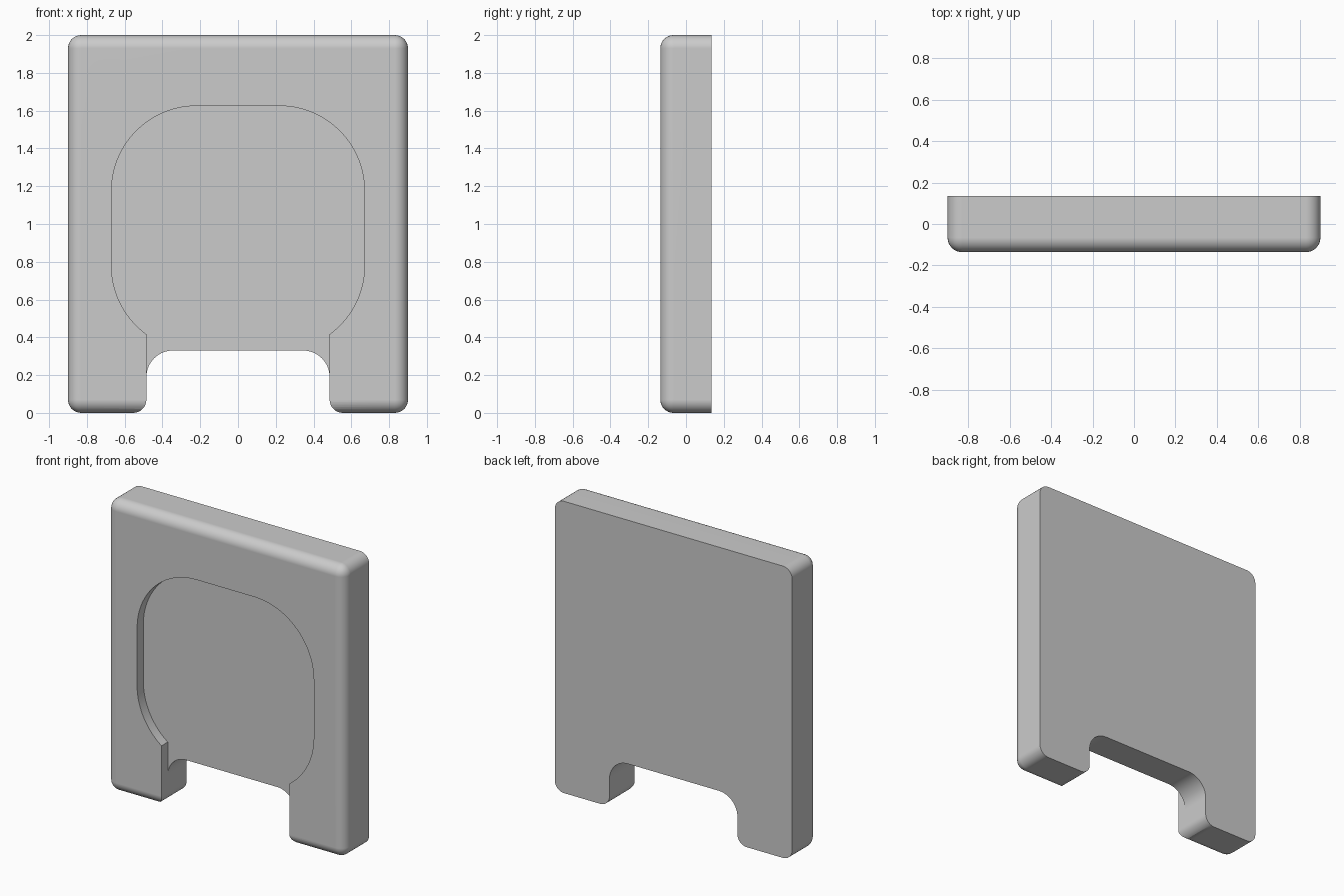
import bpy, bmesh
from math import cos, sin, pi, acos

if "Cube" in bpy.data.objects:
    bpy.data.objects.remove(bpy.data.objects["Cube"], do_unlink=True)

HALF_W, HALF_D, HEIGHT, ROUND = 0.9, 0.136, 2.0, 0.07
SLOT = 0.485          # half width of the opening between the feet
SLOT_TOP = 0.33


def arc(cx, cz, r, a0, a1, n=14):
    return [(cx + r * cos(a0 + (a1 - a0) * i / n),
             cz + r * sin(a0 + (a1 - a0) * i / n)) for i in range(n + 1)]


def prism(name, half, y0, y1):
    """Mirror a right-hand outline (bottom to top) and extrude it along y."""
    outline = half + [(-x, z) for x, z in reversed(half)]
    bm = bmesh.new()
    face = bm.faces.new([bm.verts.new((x, y0, z)) for x, z in outline])
    new = bmesh.ops.extrude_face_region(bm, geom=[face])["geom"]
    verts = [v for v in new if isinstance(v, bmesh.types.BMVert)]
    bmesh.ops.translate(bm, verts=verts, vec=(0, y1 - y0, 0))
    bmesh.ops.recalc_face_normals(bm, faces=bm.faces)
    return add_object(name, bm)


def add_object(name, bm):
    mesh = bpy.data.meshes.new(name)
    bm.to_mesh(mesh)
    bm.free()
    obj = bpy.data.objects.new(name, mesh)
    bpy.context.collection.objects.link(obj)
    return obj


# Slab: every edge rounded except those around the flat back
bm = bmesh.new()
bmesh.ops.create_cube(bm, size=1)
for v in bm.verts:
    v.co = (v.co.x * 2 * HALF_W, v.co.y * 2 * HALF_D, (v.co.z + 0.5) * HEIGHT)
edges = [e for e in bm.edges if min(v.co.y for v in e.verts) < 0]
bmesh.ops.bevel(bm, geom=edges, offset=ROUND, segments=8, profile=0.5,
                affect='EDGES', clamp_overlap=True)
bmesh.ops.recalc_face_normals(bm, faces=bm.faces)
panel = add_object("panel", bm)

grey = bpy.data.materials.new("plain grey")
grey.use_nodes = True
grey.diffuse_color = (0.6, 0.6, 0.6, 1)
grey.node_tree.nodes["Principled BSDF"].inputs["Base Color"].default_value = (0.6, 0.6, 0.6, 1)
panel.data.materials.append(grey)

# Opening between the feet, flared at the floor to round the feet
foot = SLOT + ROUND
notch_r = 0.14
notch = prism("notch_cutter",
              [(foot, -0.1)]
              + arc(foot, ROUND, ROUND, 1.5 * pi, pi, 8)
              + arc(SLOT - notch_r, SLOT_TOP - notch_r, notch_r, 0, pi / 2),
              -0.4, 0.4)

# Shallow pocket in the front with large round corners, open into the notch
r, cx = 0.45, 0.22
pocket = prism("pocket_cutter",
               [(SLOT, 0.12)]
               + arc(cx, SLOT_TOP + r, r, -acos((SLOT - cx) / r), 0)
               + arc(cx, 1.625 - r, r, 0, pi / 2, 18),
               -0.4, -HALF_D / 2)

# Cut both shapes out of the slab
bpy.ops.object.select_all(action='DESELECT')
bpy.context.view_layer.objects.active = panel
panel.select_set(True)
for cutter in (notch, pocket):
    cutter.hide_render = True
    mod = panel.modifiers.new("cut", 'BOOLEAN')
    mod.operation = 'DIFFERENCE'
    mod.solver = 'EXACT'
    mod.object = cutter
    bpy.ops.object.modifier_apply(modifier=mod.name)
    bpy.data.objects.remove(cutter, do_unlink=True)

# Smooth fillets with flat large faces
bpy.ops.object.shade_smooth_by_angle(angle=pi / 6)
weighted = panel.modifiers.new("weighted normals", 'WEIGHTED_NORMAL')
weighted.keep_sharp = True
